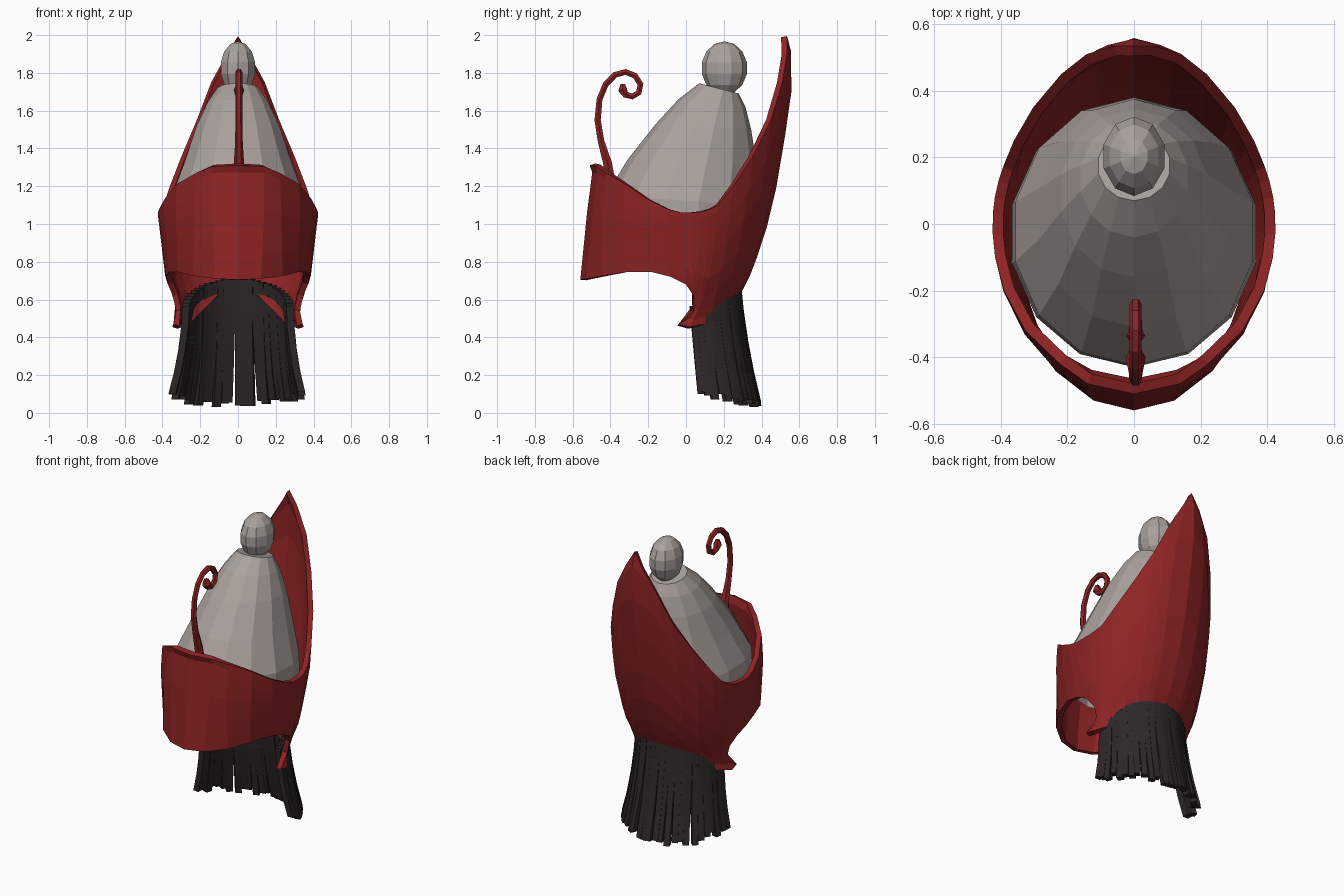
import bpy, bmesh, math, random
from mathutils import Vector

cube = bpy.data.objects.get("Cube")
if cube:
    bpy.data.objects.remove(cube)
random.seed(4)


def material(name, rgb):
    mat = bpy.data.materials.new(name)
    mat.use_nodes = True
    mat.diffuse_color = (*rgb, 1)
    bsdf = next(n for n in mat.node_tree.nodes if n.type == "BSDF_PRINCIPLED")
    bsdf.inputs["Base Color"].default_value = (*rgb, 1)
    return mat


RED = material("dark red", (0.27, 0.017, 0.018))
GREY = material("warm grey", (0.41, 0.36, 0.335))
BLACK = material("charcoal", (0.026, 0.021, 0.02))


def add_mesh(name, bm, mat):
    bmesh.ops.recalc_face_normals(bm, faces=bm.faces)
    mesh = bpy.data.meshes.new(name)
    bm.to_mesh(mesh)
    bm.free()
    mesh.materials.append(mat)
    obj = bpy.data.objects.new(name, mesh)
    bpy.context.collection.objects.link(obj)
    return obj


def lerp(a, b, t):
    return a + (b - a) * t


def sample(table, z):
    """Piecewise linear lookup, clamped at both ends."""
    if z <= table[0][0]:
        return table[0][1]
    for (z0, v0), (z1, v1) in zip(table, table[1:]):
        if z <= z1:
            return lerp(v0, v1, (z - z0) / (z1 - z0))
    return table[-1][1]


def bridge(bm, loops, closed):
    """Join successive vertex loops with quads."""
    for a, b in zip(loops, loops[1:]):
        count = len(a)
        for i in range(count if closed else count - 1):
            j = (i + 1) % count
            bm.faces.new((a[i], a[j], b[j], b[i]))


# Shell: height tables of front reach, back reach and half width
FRONT = [(0.7, 0.56), (1.1, 0.52), (1.27, 0.495), (1.31, 0.51)]
BACK = [(0.455, 0.2), (0.65, 0.3), (0.75, 0.35), (0.95, 0.42), (1.2, 0.48),
        (1.5, 0.53), (1.75, 0.565), (1.9, 0.56), (1.99, 0.535)]
WIDTH = [(0.455, 0.35), (0.5, 0.328), (0.6, 0.342), (0.72, 0.385), (1.05, 0.425),
         (1.35, 0.42), (1.55, 0.4), (1.75, 0.33), (1.9, 0.2), (1.99, 0.1)]
# Rim outlines in side view, from front to back
TOP = [(-0.51, 1.31), (-0.48, 1.305), (-0.42, 1.27), (-0.32, 1.21), (-0.2, 1.13),
       (-0.1, 1.08), (-0.03, 1.06), (0.03, 1.06), (0.08, 1.065), (0.13, 1.08),
       (0.17, 1.1), (0.25, 1.2), (0.35, 1.35), (0.45, 1.55), (0.51, 1.75),
       (0.535, 1.9), (0.535, 1.995)]
BOTTOM = [(-0.56, 0.705), (-0.53, 0.71), (-0.44, 0.725), (-0.32, 0.745), (-0.18, 0.745),
          (-0.08, 0.72), (0, 0.68), (0.04, 0.62), (0.045, 0.54), (-0.04, 0.47),
          (0.02, 0.455), (0.12, 0.475), (0.17, 0.515), (0.22, 0.56), (0.26, 0.605),
          (0.28, 0.63), (0.3, 0.65)]
HOOK_BEND = {9: 12, 10: 6}
ROWS = (0, 0.06, 0.22, 0.4, 0.6, 0.75, 0.87, 0.94, 1)


def reach(y, z):
    return sample(FRONT if y < 0 else BACK, z)


def shell_column(i):
    (yt, zt), (yb, zb) = TOP[i], BOTTOM[i]
    st, sb = yt / reach(yt, zt), yb / reach(yb, zb)
    if i in (0, len(TOP) - 1):
        st = sb = math.copysign(1, yt)
    points = []
    for t in ROWS:
        z = lerp(zt, zb, t)
        s = max(-1, min(1, lerp(st, sb, t ** HOOK_BEND.get(i, 2))))
        points.append(Vector((sample(WIDTH, z) * math.sqrt(1 - s * s), s * reach(s, z), z)))
    return points


bm = bmesh.new()
half = [shell_column(i) for i in range(len(TOP))]
other = [[Vector((-p.x, p.y, p.z)) for p in col] for col in half[-2:0:-1]]
columns = [[bm.verts.new(p) for p in col] for col in half + other]
bridge(bm, columns + columns[:1], False)
shell = add_mesh("shell", bm, RED)
solid = shell.modifiers.new("thickness", "SOLIDIFY")
solid.thickness = 0.032
solid.offset = -1

# Dome: leaning rings given by front point, back point and half width
RINGS = [(-0.43, 0.95, 0.37, 0.95, 0.375), (-0.425, 1.15, 0.38, 1.1, 0.365),
         (-0.31, 1.34, 0.375, 1.31, 0.29), (-0.16, 1.53, 0.345, 1.5, 0.225),
         (-0.04, 1.66, 0.315, 1.62, 0.165), (0.07, 1.745, 0.28, 1.69, 0.11)]
SIDES = 14
bm = bmesh.new()
loops = []
for yf, zf, yb, zb, rx in RINGS:
    loop = []
    for k in range(SIDES):
        a = math.tau * k / SIDES
        t = (1 - math.cos(a)) / 2
        loop.append(bm.verts.new((rx * math.sin(a), lerp(yf, yb, t), lerp(zf, zb, t))))
    loops.append(loop)
bridge(bm, loops, True)
bm.faces.new(loops[-1])
add_mesh("dome", bm, GREY)

# Knob on the dome
bm = bmesh.new()
bmesh.ops.create_uvsphere(bm, u_segments=10, v_segments=7, radius=1)
bmesh.ops.scale(bm, vec=(0.098, 0.122, 0.142), verts=bm.verts)
bmesh.ops.translate(bm, vec=(0, 0.203, 1.825), verts=bm.verts)
add_mesh("knob", bm, GREY)

# Curled plume at the front: side-view path with radius
PATH = [(-0.4, 1.22, 0.03), (-0.415, 1.32, 0.027), (-0.45, 1.44, 0.02), (-0.468, 1.55, 0.019),
        (-0.458, 1.66, 0.018), (-0.425, 1.74, 0.018), (-0.375, 1.79, 0.018),
        (-0.32, 1.805, 0.018), (-0.27, 1.785, 0.018), (-0.241, 1.74, 0.018),
        (-0.25, 1.695, 0.018), (-0.285, 1.675, 0.018), (-0.32, 1.685, 0.02),
        (-0.335, 1.71, 0.028), (-0.335, 1.74, 0.014)]
bm = bmesh.new()
loops = []
for i, (y, z, r) in enumerate(PATH):
    before, after = PATH[max(i - 1, 0)], PATH[min(i + 1, len(PATH) - 1)]
    along = Vector((0, after[0] - before[0], after[1] - before[1])).normalized()
    normal = Vector((0, -along.z, along.y))
    ring = []
    for k in range(6):
        a = math.tau * k / 6
        offset = Vector((math.cos(a), 0, 0)) + normal * math.sin(a)
        ring.append(bm.verts.new(Vector((0.005, y, z)) + offset * r))
    loops.append(ring)
bridge(bm, loops, True)
for end in (loops[0], loops[-1]):
    bm.faces.new(end)
add_mesh("plume", bm, RED)

# Neck hair: square strands hanging inside the back rim
bm = bmesh.new()
STRANDS = 27
for n in range(STRANDS):
    f = 2 * n / (STRANDS - 1) - 1
    a = f * math.radians(88)
    side, back = math.sin(a), math.cos(a)
    top = Vector((0.275 * side, 0.03 + 0.24 * back, 0.56 + 0.15 * back))
    tip = Vector((0.34 * side, 0.07 + 0.31 * back, 0.1 - 0.08 * back + random.uniform(-0.01, 0.04)))
    tip.x += random.uniform(-0.012, 0.012)
    tangent = Vector((back, -side, 0))
    outward = Vector((side, back, 0))
    loops = []
    for t in (0, 0.25, 0.5, 0.75, 1):
        p = top.lerp(tip, t)
        p -= outward * 0.06 * t * (1 - t)
        loops.append([bm.verts.new(p + 0.019 * (u * tangent + v * outward))
                      for u, v in ((-1, -1), (1, -1), (1, 1), (-1, 1))])
    bridge(bm, loops, True)
    for end in (loops[0], loops[-1]):
        bm.faces.new(end)
add_mesh("neck_hair", bm, BLACK)
